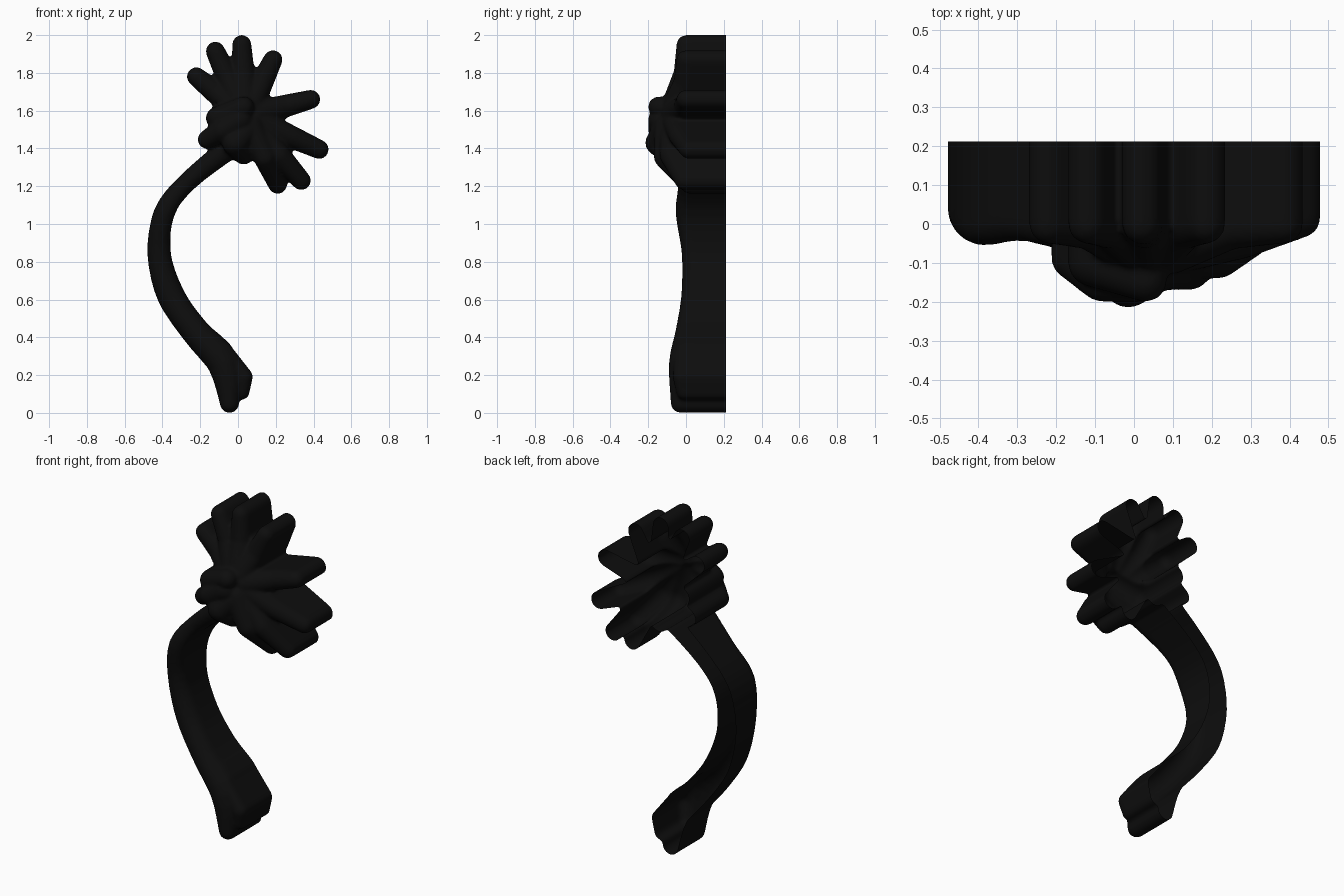
import bpy, bmesh, math
from mathutils import Vector

if "Cube" in bpy.data.objects:
    bpy.data.objects.remove(bpy.data.objects["Cube"])

BACK = 0.2125      # plane of the open back
SEG, RINGS = 16, 5


def peg(bm, x, z, r, front):
    """Round-nosed peg running along y; returns its vertices."""
    verts = []
    for k in range(RINGS + 2):
        a = math.pi / 2 * min(k, RINGS - 0.2) / RINGS
        rad, y = r * math.cos(a), front + r * (1 - math.sin(a))
        if k == RINGS + 1:               # straight end behind the back plane
            rad, y = r, BACK + 0.1
        for i in range(SEG):
            t = 2 * math.pi * i / SEG
            verts.append(bm.verts.new((x + rad * math.cos(t), y, z + rad * math.sin(t))))
    return verts


def chain(bm, pegs):
    """Convex hulls joining each pair of neighbouring pegs."""
    for a, b in zip(pegs, pegs[1:]):
        part = bmesh.new()
        bmesh.ops.convex_hull(part, input=peg(part, *a) + peg(part, *b))
        loose = [v for v in part.verts if not v.link_faces]
        bmesh.ops.delete(part, geom=loose, context='VERTS')
        bmesh.ops.recalc_face_normals(part, faces=part.faces)
        tmp = bpy.data.meshes.new("part")
        part.to_mesh(tmp)
        part.free()
        bm.from_mesh(tmp)
        bpy.data.meshes.remove(tmp)


def smooth_path(pts, steps=4):
    """Catmull-Rom curve through the pegs."""
    p = [Vector(q) for q in [pts[0], *pts, pts[-1]]]
    out = []
    for a, b, c, d in zip(p, p[1:], p[2:], p[3:]):
        for i in range(steps):
            t = i / steps
            out.append(0.5 * (2 * b + (c - a) * t + (2 * a - 5 * b + 4 * c - d) * t ** 2
                              + (3 * b - a - 3 * c + d) * t ** 3))
    return out + [p[-1]]


def petal(bm, x, z, tip_front, mid_front):
    """Petal from its tip to the heart of the flower, widening inwards."""
    hx, hz = 0.04, 1.57
    chain(bm, [(hx + (x - hx) * t, hz + (z - hz) * t, r, f) for t, r, f in
               ((1, 0.05, tip_front), (0.6, 0.06, mid_front), (0.15, 0.07, min(mid_front, -0.13)))])


bm = bmesh.new()

# stem pegs: x, z, radius, front y
chain(bm, smooth_path([(-0.045, 0.05, 0.05, -0.08), (-0.075, 0.26, 0.085, -0.09),
                       (-0.225, 0.43, 0.075, -0.055), (-0.355, 0.62, 0.073, -0.025),
                       (-0.417, 0.84, 0.062, -0.022), (-0.39, 1.06, 0.055, -0.055),
                       (-0.27, 1.22, 0.05, -0.045), (-0.05, 1.40, 0.06, -0.10)]))
# swellings at the foot of the stem
chain(bm, [(0.02, 0.11, 0.04, -0.05), (0.03, 0.19, 0.048, -0.07), (-0.07, 0.335, 0.037, -0.06)])

# upper fan, leaning the same way
for x, z in ((0.02, 1.95), (0.185, 1.87), (0.385, 1.66), (-0.12, 1.915), (-0.22, 1.78)):
    petal(bm, x, z, -0.05, -0.065)
# right, lower and forward-standing left petals
petal(bm, 0.43, 1.395, -0.035, -0.09)
petal(bm, 0.335, 1.23, -0.06, -0.14)
petal(bm, 0.21, 1.21, -0.03, -0.17)
petal(bm, -0.163, 1.448, -0.14, -0.2)
# centre and bottom lobes
chain(bm, [(-0.11, 1.56, 0.06, -0.16), (0.03, 1.62, 0.055, -0.2)])
chain(bm, [(0.03, 1.37, 0.055, -0.14), (-0.015, 1.43, 0.07, -0.215), (0.05, 1.5, 0.06, -0.18)])

mesh = bpy.data.meshes.new("flower_source")
bm.to_mesh(mesh)
bm.free()
source = bpy.data.objects.new("flower_source", mesh)
bpy.context.collection.objects.link(source)

# melt all parts into one soft skin
rem = source.modifiers.new("melt", 'REMESH')
rem.mode = 'VOXEL'
rem.voxel_size = 0.01
smo = source.modifiers.new("soften", 'SMOOTH')
smo.factor = 0.5
smo.iterations = 4
deps = bpy.context.evaluated_depsgraph_get()
skin = bpy.data.meshes.new_from_object(source.evaluated_get(deps))
bpy.data.objects.remove(source)

# open the back
bm = bmesh.new()
bm.from_mesh(skin)
bmesh.ops.bisect_plane(bm, geom=bm.verts[:] + bm.edges[:] + bm.faces[:], dist=1e-5,
                       plane_co=(0, BACK, 0), plane_no=(0, 1, 0), clear_outer=True)
bm.to_mesh(skin)
bm.free()

flower = bpy.data.objects.new("flower_with_stem", skin)
bpy.context.collection.objects.link(flower)
for p in skin.polygons:
    p.use_smooth = True
mat = bpy.data.materials.new("black")
mat.diffuse_color = (0.004, 0.004, 0.004, 1)
mat.use_nodes = True
mat.node_tree.nodes["Principled BSDF"].inputs["Base Color"].default_value = mat.diffuse_color
skin.materials.clear()
skin.materials.append(mat)
